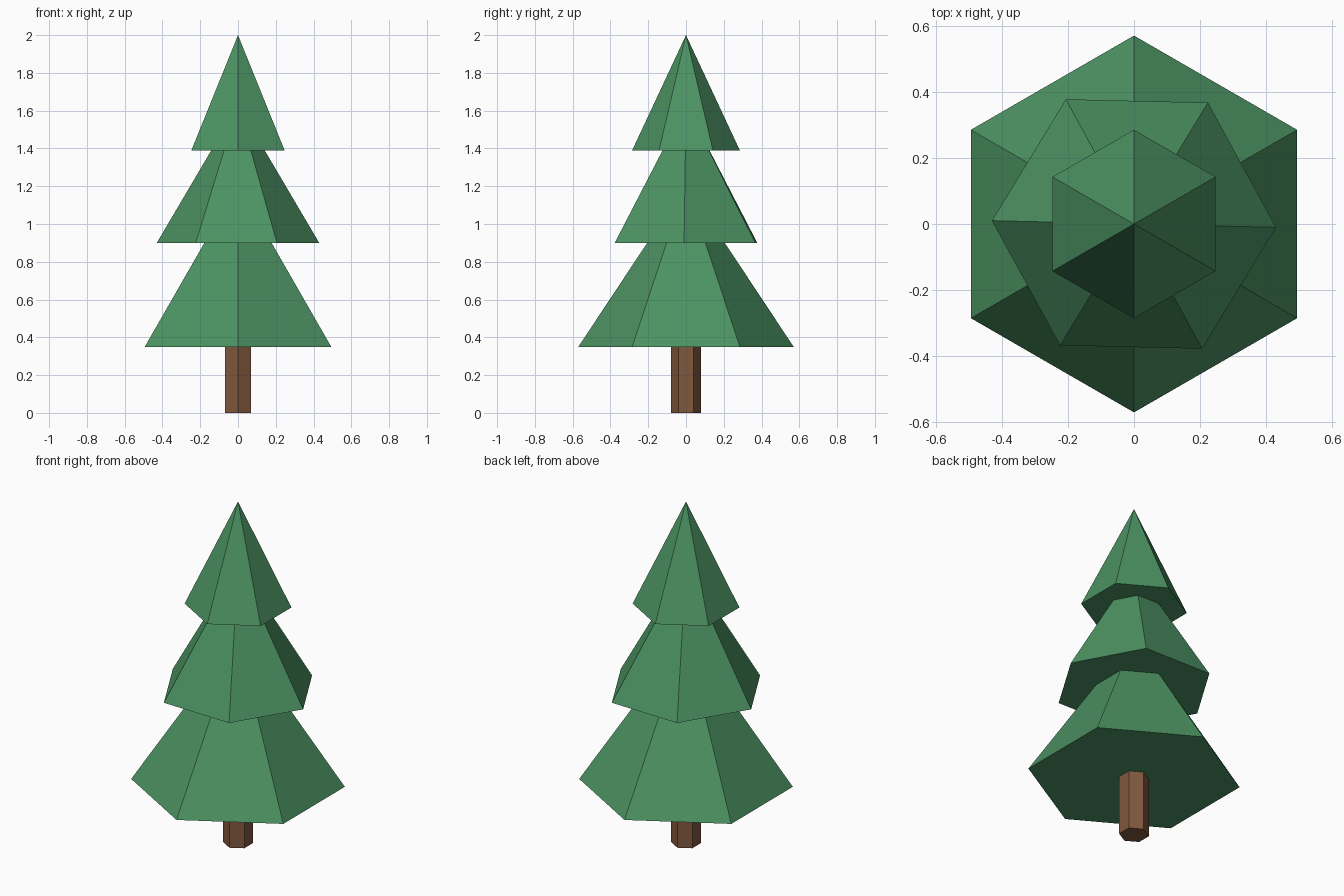
import bpy
import math

if "Cube" in bpy.data.objects:
    bpy.data.objects.remove(bpy.data.objects["Cube"])


def material(name, rgb):
    m = bpy.data.materials.new(name)
    m.diffuse_color = (*rgb, 1.0)
    m.use_nodes = True
    m.node_tree.nodes["Principled BSDF"].inputs["Base Color"].default_value = m.diffuse_color
    return m


green = material("pine green", (0.072, 0.29, 0.123))
brown = material("bark brown", (0.22, 0.099, 0.047))


def hex_part(name, z0, z1, r0, r1, turn, mat):
    """Six-sided flat-shaded cone or column with corners facing front and back."""
    bpy.ops.mesh.primitive_cone_add(
        vertices=6, radius1=r0, radius2=r1, depth=z1 - z0,
        location=(0, 0, (z0 + z1) / 2), rotation=(0, 0, turn))
    ob = bpy.context.object
    ob.name = name
    ob.data.materials.append(mat)
    return ob


# Trunk
hex_part("trunk", 0.0, 0.35, 0.08, 0.08, 0, brown)

# Three stacked tiers of foliage, the middle one twisted
hex_part("lower_foliage", 0.35, 1.21, 0.57, 0, 0, green)
hex_part("middle_foliage", 0.90, 1.63, 0.43, 0, 0.5, green)
hex_part("upper_foliage", 1.39, 2.0, 0.285, 0, 0, green)
